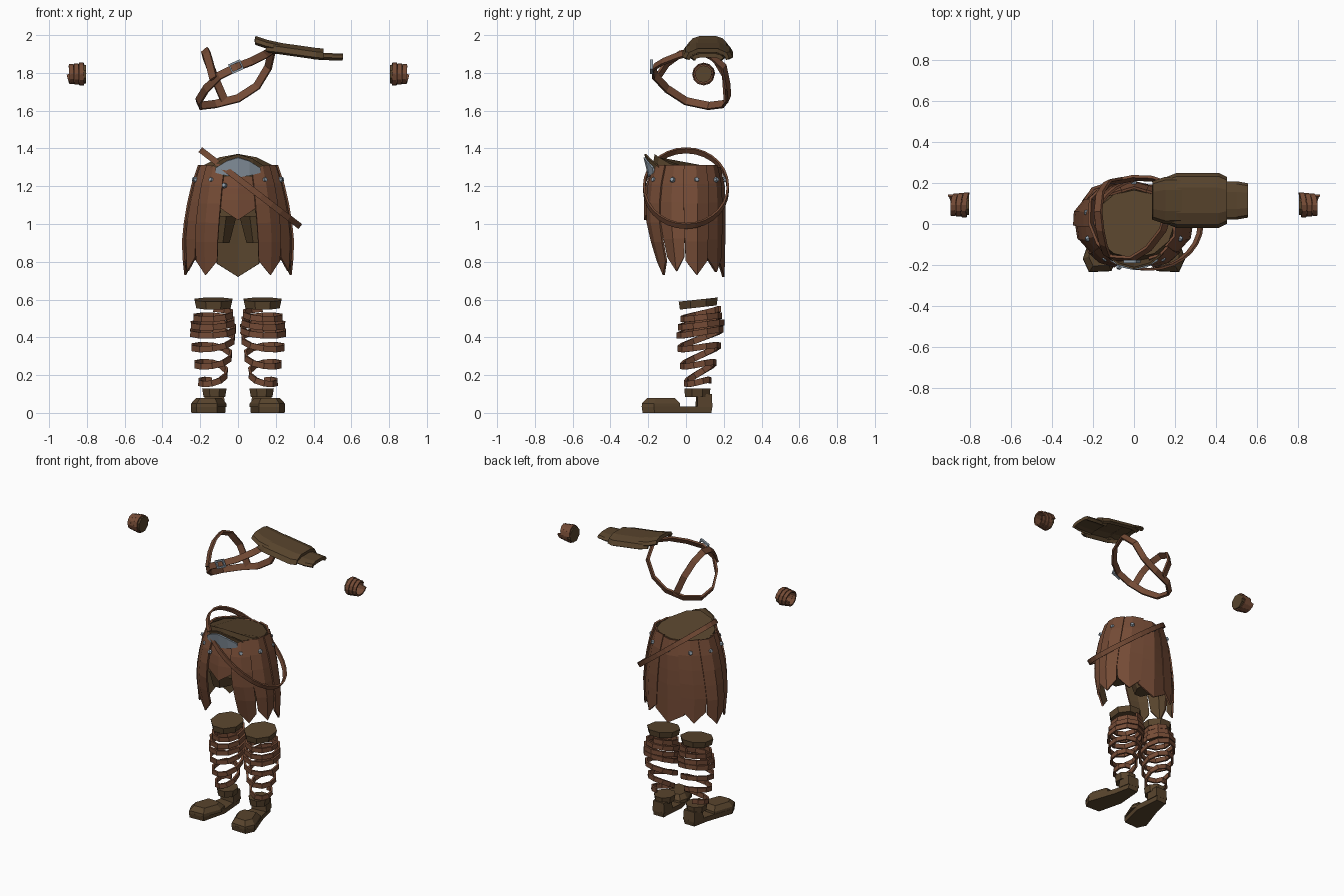
import bpy, bmesh
from math import sin, cos, pi, radians, floor
from mathutils import Vector, Matrix

cube = bpy.data.objects.get("Cube")
if cube:
    bpy.data.objects.remove(cube)


def material(name, rgb):
    m = bpy.data.materials.new(name)
    m.use_nodes = True
    m.diffuse_color = (*rgb, 1)
    m.node_tree.nodes["Principled BSDF"].inputs["Base Color"].default_value = (*rgb, 1)
    return m


LEATHER = material("brown leather", (0.175, 0.07, 0.036))
DARK = material("dark leather", (0.098, 0.058, 0.026))
METAL = material("grey metal", (0.28, 0.34, 0.40))


def finish(name, bm, *mats):
    bmesh.ops.recalc_face_normals(bm, faces=bm.faces)
    mesh = bpy.data.meshes.new(name)
    bm.to_mesh(mesh)
    bm.free()
    for m in mats:
        mesh.materials.append(m)
    ob = bpy.data.objects.new(name, mesh)
    bpy.context.scene.collection.objects.link(ob)
    return ob


def loft(name, rings, mat, cap=True, closed=False):
    """Skin equal-sized closed sections; cap the ends or join them in a loop."""
    bm = bmesh.new()
    vs = [[bm.verts.new(p) for p in r] for r in rings]
    n = len(vs[0])
    for a, b in zip(vs, vs[1:] + (vs[:1] if closed else [])):
        for i in range(n):
            bm.faces.new((a[i], a[(i + 1) % n], b[(i + 1) % n], b[i]))
    if cap and not closed:
        bm.faces.new(vs[0])
        bm.faces.new(vs[-1])
    return finish(name, bm, mat)


def band(name, pts, normals, width, thick, mat, closed=False):
    """Flat strap along a path, lying across the given normals."""
    pts = [Vector(p) for p in pts]
    rings, n = [], len(pts)
    for i, p in enumerate(pts):
        a = pts[i - 1] if closed or i else p
        b = pts[(i + 1) % n] if closed or i < n - 1 else p
        t = (b - a).normalized()
        w = t.cross(Vector(normals[i])).normalized()
        up = w.cross(t) * thick / 2
        w = w * width / 2
        rings.append([p + w + up, p - w + up, p - w - up, p + w - up])
    return loft(name, rings, mat, closed=closed)


def sheet(name, rows, thick, *mats):
    """Thin plate from a grid of points, thickened with a modifier."""
    bm = bmesh.new()
    vs = [[bm.verts.new(p) for p in r] for r in rows]
    for a, b in zip(vs, vs[1:]):
        for i in range(len(a) - 1):
            bm.faces.new((a[i], a[i + 1], b[i + 1], b[i]))
    ob = finish(name, bm, *mats)
    mod = ob.modifiers.new("thickness", "SOLIDIFY")
    mod.thickness, mod.offset = thick, 0
    return ob


def lerp(xs, f):
    i = min(int(floor(f)), len(xs) - 2)
    return xs[i] + (xs[i + 1] - xs[i]) * (f - i)


# Chest sash, shoulder strap and buckle
core = Vector((-0.02, 0.03, 1.74))


def body_strap(name, pts, closed):
    band(name, pts, [Vector(p) - core for p in pts], 0.042, 0.014, LEATHER, closed)


body_strap("chest_sash", [
    (0.18, 0.10, 1.92), (0.14, -0.03, 1.895), (0.07, -0.12, 1.86), (-0.01, -0.17, 1.83),
    (-0.10, -0.165, 1.785), (-0.17, -0.10, 1.715), (-0.21, 0.0, 1.65), (-0.205, 0.12, 1.625),
    (-0.12, 0.20, 1.635), (0, 0.225, 1.665), (0.10, 0.22, 1.73), (0.16, 0.2, 1.83)], True)
body_strap("shoulder_strap", [
    (-0.13, -0.155, 1.77), (-0.15, -0.10, 1.85), (-0.165, -0.03, 1.90), (-0.175, 0.06, 1.92),
    (-0.165, 0.15, 1.88), (-0.13, 0.205, 1.79), (-0.07, 0.215, 1.65)], False)
slope = Matrix.Rotation(radians(-24), 3, 'Y')
corners = [slope @ Vector((x * 0.03, 0, z * 0.022)) + Vector((-0.01, -0.183, 1.833))
           for x, z in ((-1, -1), (1, -1), (1, 1), (-1, 1))]
band("sash_buckle", corners, [(0, -1, 0)] * 4, 0.014, 0.016, METAL, True)


# Shoulder guard of three arched plates; stations are x, z, half width
def guard(name, stations, drop, cy):
    shape = ((-1, -1), (-0.88, -0.4), (-0.48, 0), (0.48, 0), (0.88, -0.4), (1, -1))
    sheet(name, [[(x, cy + w * a, z + drop * b) for a, b in shape]
                 for x, z, w in stations], 0.022, DARK)


guard("shoulder_plate_upper", [(0.09, 1.985, 0.085), (0.15, 1.965, 0.105), (0.24, 1.945, 0.105)], 0.03, 0.115)
guard("shoulder_plate_middle", [(0.15, 1.957, 0.10), (0.21, 1.95, 0.125), (0.41, 1.922, 0.125),
                                (0.45, 1.918, 0.105)], 0.045, 0.115)
guard("shoulder_plate_lower", [(0.40, 1.898, 0.085), (0.50, 1.893, 0.085), (0.555, 1.893, 0.075)], 0.02, 0.115)

# Skirt surface: height rows with side, front and back radii
ZS = [1.31, 1.2, 1.05, 0.9, 0.73]
RX = [0.205, 0.242, 0.275, 0.29, 0.28]
RF = [0.175, 0.21, 0.225, 0.19, 0.135]
RB = [0.175, 0.20, 0.205, 0.202, 0.198]


def skirt(deg, z, off=0.0):
    i = next((k for k in range(3) if z >= ZS[k + 1]), 3)
    f = min(max(i + (ZS[i] - z) / (ZS[i] - ZS[i + 1]), 0), 4)
    t = radians(deg)
    ry = lerp(RF if cos(t) > 0 else RB, f)
    return Vector(((lerp(RX, f) + off) * sin(t), -(ry + off) * cos(t), z))


def strip(name, deg, half, top, tip, point, off):
    rows = []
    edge = tip + point
    for k in range(6):
        f = k / 5
        z = top + (edge - top) * f
        h = half * (1.04 - 0.16 * f * f)
        end = tip if k == 5 else z
        rows.append([skirt(deg - h, z, off - 0.004), skirt(deg, end, off + 0.004),
                     skirt(deg + h, z, off - 0.004)])
    ob = sheet(name, rows, 0.012, LEATHER, DARK)
    # inner side shows the dark lining
    m = ob.modifiers["thickness"]
    m.material_offset = 1
    m.material_offset_rim = 0
    outward = Vector((sin(radians(deg)), -cos(radians(deg)), 0))
    if ob.data.polygons[0].normal.dot(outward) < 0:
        ob.data.flip_normals()


strip("skirt_front_panel", 0, 29, 1.25, 1.02, 0.075, -0.006)
strip("skirt_back_strip", 180, 27, 1.30, 0.72, 0.07, -0.004)
layout = [(36, 15.5, 0.73, 0.006), (70, 19, 0.75, -0.003), (106, 19, 0.73, 0.006), (142, 20, 0.745, -0.002)]
for side, s in (("left", 1), ("right", -1)):
    for k, (deg, half, tip, off) in enumerate(layout):
        strip(f"skirt_strip_{side}_{k + 1}", s * deg, half, 1.31, tip, 0.075, off)

# Rivets along the waist
bm = bmesh.new()
for deg in (-142, -106, -70, -36, -17, 36, 70, 106, 142, 180):
    z = 1.205 if deg == -17 else 1.235
    p = skirt(deg, z, 0.014)
    out = Vector((p.x, p.y, 0.06))
    turn = out.to_track_quat('Z', 'Y').to_matrix().to_4x4()
    bmesh.ops.create_cone(bm, cap_ends=True, segments=6, radius1=0.016, radius2=0.011, depth=0.014,
                          matrix=Matrix.Translation(p) @ turn)
finish("skirt_rivets", bm, METAL)

# Dark lining: waist cap rising to the front, and two short legs
rings = []
for z, off in ((1.30, -0.012), (1.2, -0.018), (1.04, -0.03)):
    ring = [skirt(k * 30, z, off) for k in range(12)]
    if z == 1.30:
        for p in ring:
            p.z += 0.07 * max(0, -p.y / 0.165) ** 2
    rings.append(ring)
loft("waist_lining", rings, DARK)


def oval(cx, cy, rx, ry, z, n=8, tilt=0.0):
    return [Vector((cx + rx * cos(2 * pi * (k + 0.5) / n), cy + ry * sin(2 * pi * (k + 0.5) / n),
                    z + tilt * sin(2 * pi * (k + 0.5) / n))) for k in range(n)]


for side, s in (("left", 1), ("right", -1)):
    loft(f"short_leg_{side}", [oval(s * 0.10, 0.01, 0.105, 0.16, 1.06),
                               oval(s * 0.105, 0.03, 0.065, 0.13, 0.90)], DARK)


# Belt plate with dark backing
def belt_plate(name, r, scale, mat):
    cols = ((-46, 1.285, 0.018), (-23, 1.295, 0.052), (0, 1.30, 0.07), (23, 1.295, 0.052), (46, 1.285, 0.018))
    sheet(name, [[(r * sin(radians(a * scale)), -(r + e * h * scale * 0.25) * cos(radians(a * scale)),
                   z + e * h * scale) for a, z, h in cols] for e in (-1, 1)], 0.01, mat)


belt_plate("belt_plate_backing", 0.198, 1, DARK)
belt_plate("belt_plate", 0.207, 0.74, METAL)

# Slanted sword belt hoop
along = Vector((0.26, 0, -0.2))
hoop = [along * cos(2 * pi * k / 28) + Vector((0, 0.222 * sin(2 * pi * k / 28), 0)) for k in range(28)]
band("slanted_belt", [p + Vector((0.065, 0, 1.19)) for p in hoop], hoop, 0.032, 0.012, LEATHER, True)

# Wrist wraps, leg wraps and shoes on both sides
TURN_Z = [0.535, 0.495, 0.455, 0.415, 0.325, 0.235, 0.14]
TURN_R = [0.098, 0.106, 0.12, 0.118, 0.105, 0.085, 0.06]
SOLE = [(0.08, 0.14), (0.16, 0.14), (0.185, 0.02), (0.25, -0.17), (0.22, -0.235), (0.11, -0.23), (0.065, -0.05)]
TOE = [(0.075, -0.04), (0.20, -0.03), (0.25, -0.17), (0.22, -0.235), (0.11, -0.23), (0.06, -0.10)]
HEEL = [(0.075, 0.14), (0.165, 0.14), (0.18, 0.06), (0.07, 0.05)]

for side, s in (("left", 1), ("right", -1)):
    # wrist
    pts, nor = [], []
    for k in range(37):
        a, f = 2 * pi * k / 12, k / 36
        n = Vector((0, cos(a), sin(a)))
        r = 0.057 - 0.011 * f
        pts.append(Vector((s * (0.815 + 0.08 * f + 0.008 * sin(a)), 0.093, 1.793)) + n * r)
        nor.append(n)
    band(f"wrist_wrap_{side}", pts, nor, 0.024, 0.01, LEATHER)
    loft(f"wrist_cuff_{side}", [[Vector((s * x, 0.093 + p.x, 1.793 + p.y)) for p in oval(0, 0, r, r, 0)]
                                for x, r in ((0.805, 0.054), (0.828, 0.052))], DARK)
    # leg wrap
    pts, nor = [], []
    for k in range(61):
        a, f = 2 * pi * k / 10 + pi / 2, k / 10
        n = Vector((s * cos(a), sin(a), 0))
        r = lerp(TURN_R, f)
        tilt = 0.016 + 0.004 * min(f, 4)
        pts.append(Vector((s * (0.128 + 0.002 * f), 0.08 - 0.002 * f, lerp(TURN_Z, f) + tilt * n.y)) + n * r)
        nor.append(n)
    band(f"leg_wrap_{side}", pts, nor, 0.032, 0.014, LEATHER)
    loft(f"knee_cuff_{side}", [oval(s * 0.13, 0.065, 0.098, 0.105, 0.558, tilt=0.012),
                               oval(s * 0.13, 0.065, 0.108, 0.112, 0.60, tilt=0.012)], DARK)
    # shoe

    def block(name, outline, levels):
        c = sum((Vector(p) for p in outline), Vector((0, 0))) / len(outline)
        rings = []
        for z, k in levels:
            q = [c + (Vector(p) - c) * k for p in outline]
            rings.append([Vector((s * v.x, v.y, z)) for v in q])
        loft(f"{name}_{side}", rings, DARK)

    block("shoe_sole", SOLE, [(0.0, 0.97), (0.035, 1)])
    block("shoe_toe", TOE, [(0.03, 1), (0.05, 0.98), (0.08, 0.7)])
    block("shoe_heel", HEEL, [(0.03, 1), (0.10, 0.92)])
    loft(f"ankle_cuff_{side}", [oval(s * 0.125, 0.06, 0.062, 0.07, 0.085),
                                oval(s * 0.125, 0.06, 0.07, 0.075, 0.13)], DARK)
